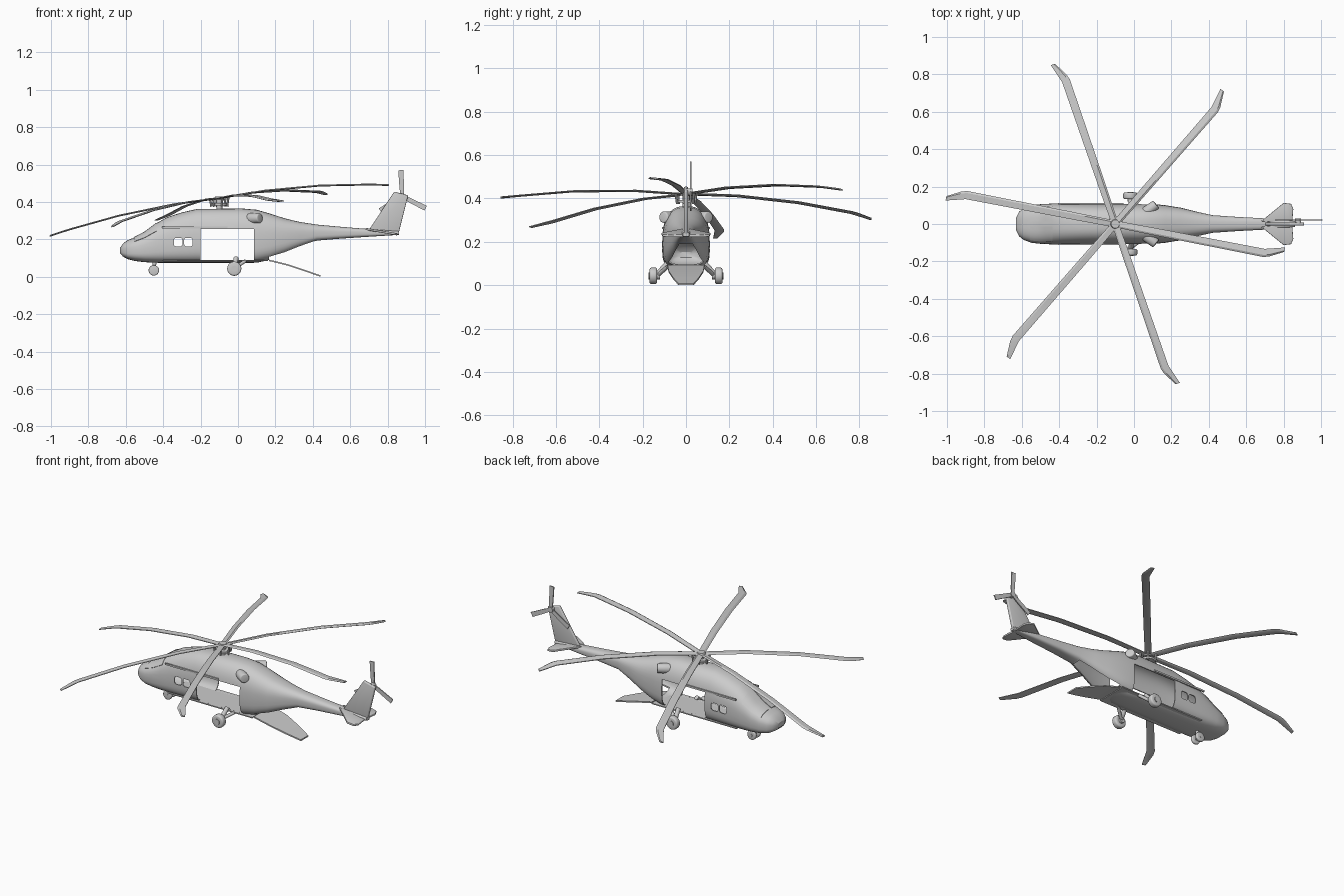
import bpy, bmesh, math
from mathutils import Vector, Matrix

if "Cube" in bpy.data.objects:
    bpy.data.objects.remove(bpy.data.objects["Cube"])


def make(name, bm, angle=35, bevel=0.0):
    bmesh.ops.recalc_face_normals(bm, faces=bm.faces)
    me = bpy.data.meshes.new(name)
    bm.to_mesh(me)
    bm.free()
    ob = bpy.data.objects.new(name, me)
    bpy.context.collection.objects.link(ob)
    bpy.ops.object.select_all(action='DESELECT')
    ob.select_set(True)
    bpy.context.view_layer.objects.active = ob
    if bevel:
        m = ob.modifiers.new("bevel", 'BEVEL')
        m.width, m.segments = bevel, 3
        bpy.ops.object.modifier_apply(modifier=m.name)
    if angle:
        bpy.ops.object.shade_smooth_by_angle(angle=math.radians(angle))
    return ob


def loft(name, rings, angle=35, bevel=0.0):
    bm = bmesh.new()
    vs = [[bm.verts.new(p) for p in r] for r in rings]
    n = len(vs[0])
    for a, b in zip(vs, vs[1:]):
        for i in range(n):
            bm.faces.new((a[i], a[(i + 1) % n], b[(i + 1) % n], b[i]))
    bm.faces.new(vs[0])
    bm.faces.new(vs[-1])
    return make(name, bm, angle, bevel)


def rod(name, a, b, r1, r2=None, seg=20, bevel=0.0):
    a, b = Vector(a), Vector(b)
    d = b - a
    bm = bmesh.new()
    mat = Matrix.Translation((a + b) / 2) @ d.to_track_quat('Z', 'Y').to_matrix().to_4x4()
    bmesh.ops.create_cone(bm, cap_ends=True, segments=seg, radius1=r1,
                          radius2=r1 if r2 is None else r2, depth=d.length, matrix=mat)
    return make(name, bm, 35, bevel)


def box(name, c, s):
    bm = bmesh.new()
    bmesh.ops.create_cube(bm, size=1, matrix=Matrix.Translation(c) @ Matrix.Diagonal((*s, 1)))
    return make(name, bm, 0)


def apply_all(ob):
    bpy.context.view_layer.objects.active = ob
    for m in list(ob.modifiers):
        bpy.ops.object.modifier_apply(modifier=m.name)


# fuselage stations: x, bottom, top, half width, height of widest point
ST = [(-.63, .125, .155, .035, .14), (-.615, .108, .178, .065, .14), (-.59, .094, .195, .085, .14),
      (-.55, .084, .212, .10, .145), (-.50, .078, .238, .106, .15), (-.44, .075, .284, .109, .16),
      (-.38, .074, .318, .11, .17), (-.30, .074, .344, .11, .18), (-.22, .074, .362, .11, .19),
      (.02, .074, .365, .11, .19), (.10, .075, .358, .107, .19), (.17, .09, .338, .10, .20),
      (.25, .122, .312, .087, .21), (.33, .157, .293, .067, .225), (.42, .193, .279, .047, .235),
      (.55, .204, .267, .038, .237), (.70, .214, .255, .03, .236), (.86, .224, .244, .015, .234)]


def hull(x, t, grow=0.0):
    for a, b in zip(ST, ST[1:]):
        if x <= b[0] + 1e-6:
            break
    f = (x - a[0]) / (b[0] - a[0])
    bot, top, w, zm = (p + (q - p) * f for p, q in zip(a[1:], b[1:]))
    c, s = math.cos(t), math.sin(t)
    e = 2 / (2.6 if s >= 0 else 3.4)
    h = (top - zm if s >= 0 else zm - bot) + grow
    return (x, math.copysign(abs(c) ** e, c) * (w + grow), zm + h * math.copysign(abs(s) ** e, s))


N = 40
body = loft("fuselage", [[hull(s[0], 2 * math.pi * i / N) for i in range(N)] for s in ST], 30)
sol = body.modifiers.new("shell", 'SOLIDIFY')
sol.thickness, sol.offset = .006, -1

# openings: cabin doors, two side windows, rear loading hatch
cutters = [box("door_cutter", (-.057, 0, .173), (.285, .4, .165))]
for x in (-.32, -.265):
    bm = bmesh.new()
    bmesh.ops.create_cube(bm, size=1, matrix=Matrix.Translation((x, 0, .185)) @ Matrix.Diagonal((.046, .4, .046, 1)))
    bmesh.ops.bevel(bm, geom=[e for e in bm.edges if abs(e.verts[0].co.y - e.verts[1].co.y) > .1],
                    offset=.012, segments=3, affect='EDGES', profile=.5)
    cutters.append(make("window_cutter", bm, 0))
cutters.append(loft("hatch_cutter", [[(x, -w, z - .1), (x, w, z - .1), (x, w, z), (x, -w, z)]
                                     for x, w, z in ((.165, .08, .125), (.41, .03, .215))], 0))
for c in cutters:
    c.hide_render = True
    m = body.modifiers.new("cut", 'BOOLEAN')
    m.operation, m.object, m.solver = 'DIFFERENCE', c, 'EXACT'
apply_all(body)
for c in cutters:
    bpy.data.objects.remove(c)

# cabin floor
box("cabin_floor", (-.12, 0, .087), (.56, .19, .006))

# windscreen panels, left and right of a centre post
for side in (0, 1):
    rings = []
    for i in range(7):
        x = -.555 + .02 * i
        ts = [math.radians(35 + 8.5 * j) for j in range(7)]
        pts = [hull(x, t, .003) for t in ts] + [hull(x, t, -.002) for t in reversed(ts)]
        rings.append([(p[0], p[1] * (1 - 2 * side), p[2]) for p in pts])
    loft("windscreen", rings)

# rear ramp, lowered
loft("rear_ramp", [[(x, -w, z), (x, w, z), (x, w, z + .008), (x, -w, z + .008)]
                   for x, w, z in ((.165, .085, .084), (.27, .08, .058), (.36, .06, .028), (.44, .035, .0))])

# tail fin and stabilisers
fin = [(.70, .25), (.835, .455), (.91, .435), (.86, .235)]
loft("tail_fin", [[(x, y, z) for x, z in fin] for y in (-.009, .009)], 35, .005)
stab = [(.68, .015), (.80, .113), (.84, .108), (.852, .08), (.845, .0)]
for s in (-1, 1):
    loft("stabiliser", [[(x, s * y, z + .262 - .17 * (x - .68)) for x, y in stab] for z in (-.012, .0)], 35, .003)

# tail rotor
hub = Vector((.878, .022, .43))
rod("tail_rotor_hub", (.878, 0, .43), (.878, .03, .43), .016)
for k in range(3):
    a = math.radians(93 + 120 * k)
    d, n = Vector((math.cos(a), 0, math.sin(a))), Vector((-math.sin(a), 0, math.cos(a)))
    loft("tail_rotor_blade", [[hub + d * r + n * p + Vector((0, q, 0)) for p, q in
                               ((-w, -.003), (w, -.003), (w, .003), (-w, .003))]
                              for r, w in ((0, .008), (.04, .012), (.14, .014))])

# main rotor: six drooping blades with swept tips on a tilted disc
HX, HZ = -.10, .42
for k in range(6):
    a = math.radians(49 + 60 * k)
    rings = []
    for r, off, w, dz in ((0, 0, .018, 0), (.25, 0, .02, .004), (.55, 0, .021, -.013),
                          (.81, 0, .022, -.046), (.84, .008, .022, -.051), (.915, .038, .012, -.065)):
        ring = []
        for p, q in ((-w, 0), (-w * .5, -.005), (w, -.003), (w, .001), (-w * .5, .005)):
            x = r * math.cos(a) - (off + p) * math.sin(a)
            y = r * math.sin(a) + (off + p) * math.cos(a)
            ring.append((HX + x, y, HZ + dz + q + .15 * x))
        rings.append(ring)
    loft("main_rotor_blade", rings, 30)
rod("rotor_mast", (HX, 0, .35), (HX, 0, .42), .016)
rod("rotor_plate", (HX, 0, .382), (HX, 0, .393), .042)
rod("rotor_cap", (HX, 0, .41), (HX, 0, .43), .03, .022)
for k in range(6):
    a = math.radians(49 + 60 * k)
    c, s = math.cos(a), math.sin(a)
    rod("control_link", (HX + .043 * c, .043 * s, .375), (HX + .05 * c, .05 * s, .42 + .0075 * c), .006, seg=8)

for s in (-1, 1):
    # engine exhausts
    rod("exhaust", (.06, s * .06, .31), (.118, s * .105, .314), .03, .026, bevel=.006)
    # door rail
    box("door_rail", (-.23, s * .107, .264), (.35, .008, .01))
    # main wheels and legs
    rod("main_wheel", (-.02, s * .133, .043), (-.02, s * .168, .043), .038, seg=28, bevel=.009)
    rod("main_wheel_hub", (-.02, s * .12, .043), (-.02, s * .172, .043), .016)
    rod("main_leg", (-.01, s * .085, .1), (-.02, s * .138, .043), .013)
    rod("main_brace", (.04, s * .085, .085), (-.02, s * .13, .045), .009)
    # nose wheels
    rod("nose_wheel", (-.45, s * .01, .034), (-.45, s * .028, .034), .028, seg=24, bevel=.006)
rod("nose_axle", (-.45, -.03, .034), (-.45, .03, .034), .008)
rod("nose_leg", (-.45, 0, .034), (-.445, 0, .09), .01)
